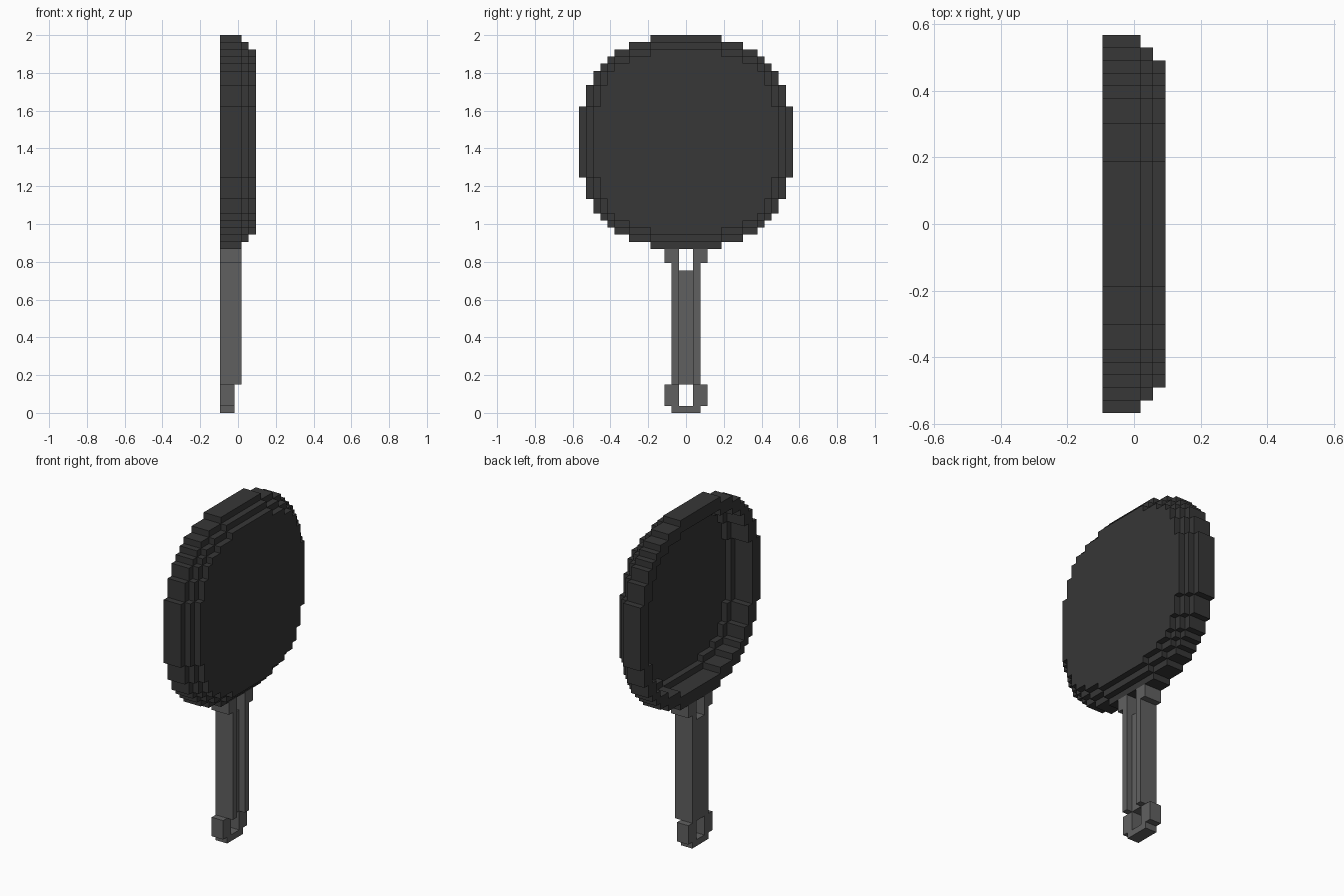
import bpy
import math

if "Cube" in bpy.data.objects:
    bpy.data.objects.remove(bpy.data.objects["Cube"])

U = 2 / 53            # one block of the stepped grid
CENTRE = 38           # pan centre height, in blocks
STEPS = [5, 8, 10, 11, 12, 13, 14, 15]


def material(name, value):
    m = bpy.data.materials.new(name)
    m.diffuse_color = (value, value, value, 1)
    m.use_nodes = True
    m.node_tree.nodes["Principled BSDF"].inputs["Base Color"].default_value = m.diffuse_color
    return m


iron = material("dark iron", 0.038)
steel = material("grey handle", 0.118)


def disc(radius):
    """Stepped circle outline: one quarter turned four times."""
    w = STEPS[:radius - 7]
    h = w[::-1]
    quarter = []
    for i in range(len(w)):
        quarter.append((w[i], h[i]))
        if i + 1 < len(w):
            quarter.append((w[i], h[i + 1]))
    pts = []
    for _ in range(4):
        pts += quarter
        quarter = [(y, -x) for x, y in quarter]
    return [(x, y + CENTRE) for x, y in pts]


def mirror(pts):
    return [(-y, z) for y, z in reversed(pts)]


def slab(name, outlines, x0, x1, mat):
    """Fill outlines in the y-z plane (inner ones are holes), thick from x0 to x1."""
    cu = bpy.data.curves.new(name, 'CURVE')
    cu.dimensions = '2D'
    cu.fill_mode = 'BOTH'
    cu.extrude = (x1 - x0) * U / 2
    for pts in outlines:
        s = cu.splines.new('POLY')
        s.points.add(len(pts) - 1)
        for p, (y, z) in zip(s.points, pts):
            p.co = (y * U, z * U, 0, 1)
        s.use_cyclic_u = True
        s.use_smooth = False
    tmp = bpy.data.objects.new(name + "_curve", cu)
    bpy.context.collection.objects.link(tmp)
    deps = bpy.context.evaluated_depsgraph_get()
    me = bpy.data.meshes.new_from_object(tmp.evaluated_get(deps))
    bpy.data.objects.remove(tmp)
    me.materials.clear()
    me.materials.append(mat)
    for f in me.polygons:
        f.use_smooth = False
        f.material_index = 0
    ob = bpy.data.objects.new(name, me)
    ob.rotation_euler = (math.pi / 2, 0, math.pi / 2)
    ob.location.x = (x0 + x1) / 2 * U
    bpy.context.collection.objects.link(ob)
    return ob


# Pan: open rim, stepped inner wall, closed base
slab("pan_rim", [disc(15), disc(13)], -2.5, 0.5, iron)
slab("pan_lower_wall", [disc(14), disc(12)], 0.5, 1.5, iron)
slab("pan_base", [disc(13)], 1.5, 2.5, iron)

# Handle: flat plate with forked top and hanging hole
side = [(2, 0), (2, 1), (3, 1), (3, 4), (2, 4), (2, 21), (3, 21), (3, 23), (1, 23), (1, 20)]
hole = [(-1, 1), (1, 1), (1, 4), (-1, 4)]
slab("handle_plate", [side + mirror(side), hole], -2.5, -0.5, steel)

# Raised rails either side of the groove
rail = [(1, 4), (2, 4), (2, 21), (3, 21), (3, 23), (1, 23)]
slab("handle_rail_right", [rail], -0.5, 0.5, steel)
slab("handle_rail_left", [mirror(rail)], -0.5, 0.5, steel)
